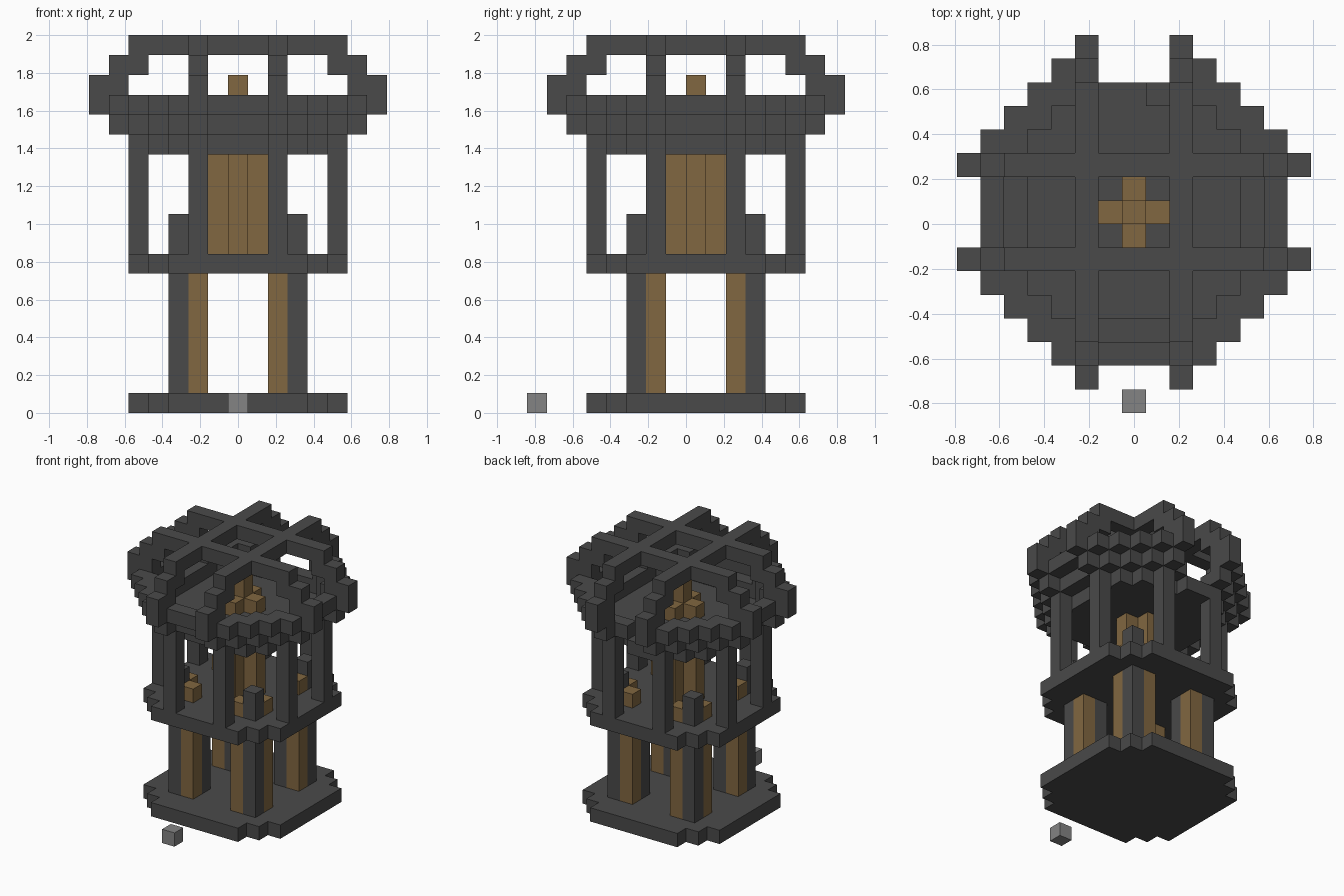
import bpy, bmesh
from mathutils import Vector

if "Cube" in bpy.data.objects:
    bpy.data.objects.remove(bpy.data.objects["Cube"])

U = 2 / 19                      # size of one block
CENTRE_Y = U / 2                # tower axis
SIDES = [Vector(d) for d in ((1, 0, 0), (-1, 0, 0), (0, 1, 0), (0, -1, 0), (0, 0, 1), (0, 0, -1))]


def material(name, colour):
    m = bpy.data.materials.new(name)
    m.use_nodes = True
    rgba = (*colour, 1)
    m.diffuse_color = rgba
    m.node_tree.nodes["Principled BSDF"].inputs["Base Color"].default_value = rgba
    return m


stone = material("dark stone", (0.068, 0.068, 0.068))
wood = material("brown wood", (0.22, 0.135, 0.052))
pale = material("grey stone", (0.23, 0.23, 0.23))


def build(name, cells, mat):
    """Make one object from block cells, keeping only the outer faces."""
    cells = set(cells)
    bm = bmesh.new()
    for c in cells:
        mid = Vector((c[0], c[1], c[2] + 0.5))
        for n in SIDES:
            if tuple(int(a + b) for a, b in zip(c, n)) in cells:
                continue
            s = Vector((n.y, n.z, n.x))
            t = n.cross(s)
            corners = [mid + (n + s * a + t * b) / 2 for a, b in ((-1, -1), (1, -1), (1, 1), (-1, 1))]
            bm.faces.new([bm.verts.new(p * U + Vector((0, CENTRE_Y, 0))) for p in corners])
    bmesh.ops.remove_doubles(bm, verts=bm.verts, dist=U / 100)
    mesh = bpy.data.meshes.new(name)
    bm.to_mesh(mesh)
    bm.free()
    mesh.materials.append(mat)
    obj = bpy.data.objects.new(name, mesh)
    bpy.context.collection.objects.link(obj)
    return obj


def octagon(r):
    """Block cells of a stepped octagon of radius r."""
    span = range(-r, r + 1)
    return {(i, j) for i in span for j in span if abs(i) + abs(j) <= r + 3}


def layer(flat, *levels):
    return {(i, j, k) for i, j in flat for k in levels}


def four(cells):
    """Mirror cells across both axes."""
    return {(a * i, b * j, k) for i, j, k in cells for a in (1, -1) for b in (1, -1)}


def swapped(cells):
    return cells | {(j, i, k) for i, j, k in cells}


# Base and viewing floor
build("base", layer(octagon(5), 0), stone)
build("floor", layer(octagon(5), 7), stone)

# Legs: stone on the diagonal, wood on the flanks
build("leg_stone", four(layer({(3, 3)}, *range(1, 10)) | layer({(2, 2)}, *range(1, 7))), stone)
for name, levels in (("leg_wood", range(1, 7)), ("leg_cap", [8])):
    build(name, four(swapped(layer({(2, 3)}, *levels))), wood)

# Outer columns and the corbels carrying the roof arches
build("columns", four(swapped(layer({(5, 2)}, *range(8, 14)) | {(6, 2, 14)})), stone)

# Stepped bowl, with a gap at the back
bowl = layer(octagon(4), 13) | layer(octagon(5) - octagon(4), 14)
bowl |= layer(octagon(6) - octagon(5), 15)
bowl |= {(i, j, 15) for i, j in octagon(5) if abs(i) + abs(j) == 8 and min(abs(i), abs(j)) > 2}
bowl -= {(i, 6, 15) for i in (-1, 0, 1)} | {(i, 5, 14) for i in (-1, 0)}
bowl |= {(i, 5, 13) for i in (-1, 0)}
plus = {(0, 0), (1, 0), (-1, 0), (0, 1), (0, -1)}
build("bowl", bowl - layer(plus, 13), stone)

# Central wooden shaft
build("shaft", layer(plus, *range(8, 15)) | layer({(0, 0)}, 15, 16), wood)

# Crossing roof arches
arch = {(i, 2, 18) for i in range(6)}
arch |= {(5, 2, 17), (6, 2, 17), (6, 2, 16), (7, 2, 16), (7, 2, 15)}
build("roof_arches", four(swapped(arch)), stone)

# Loose block in front
build("front_block", {(0, -8, 0)}, pale)
